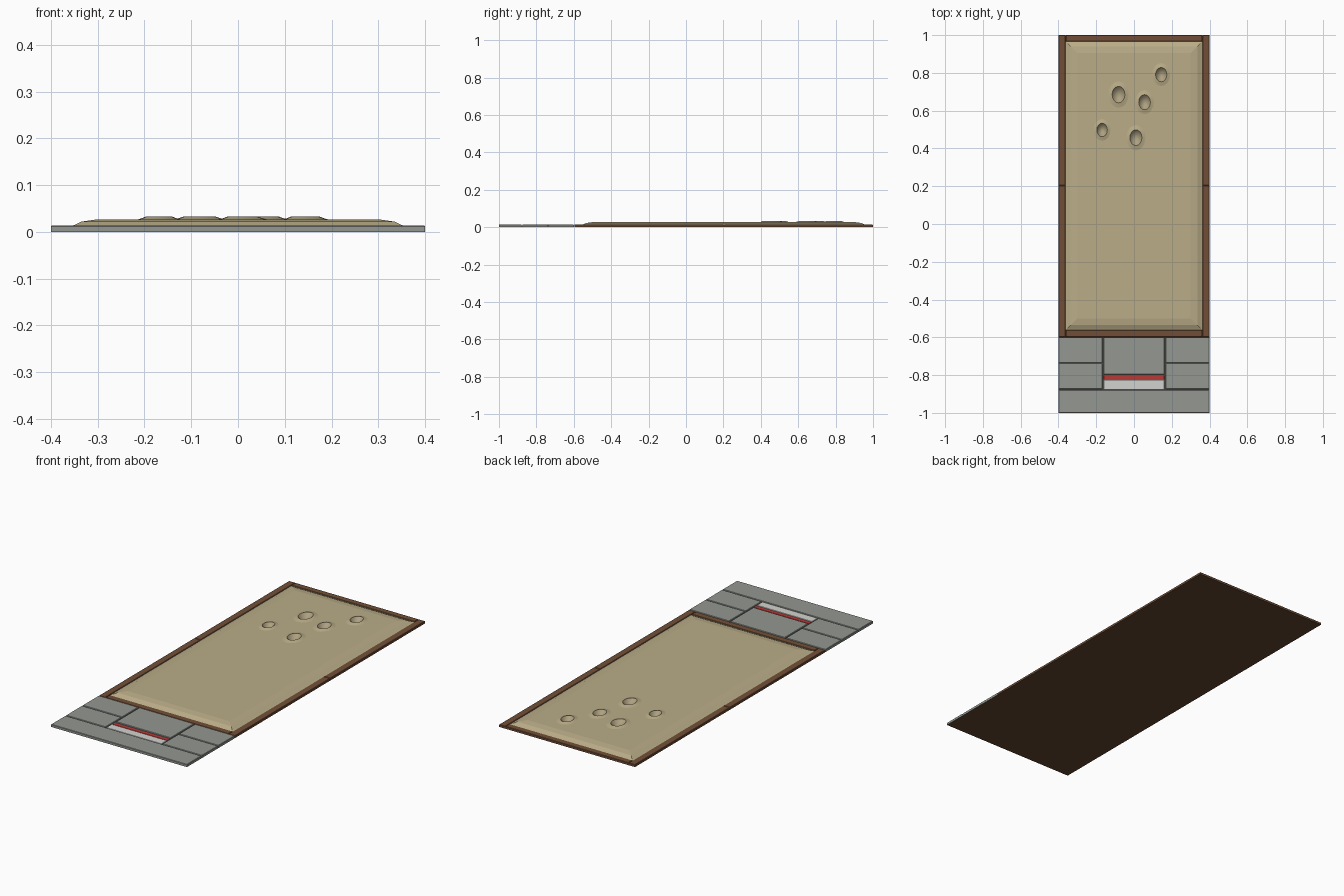
import bpy, bmesh, math

cube = bpy.data.objects.get("Cube")
if cube:
    bpy.data.objects.remove(cube, do_unlink=True)


def material(name, rgb):
    m = bpy.data.materials.new(name)
    m.use_nodes = True
    m.diffuse_color = (*rgb, 1)
    bsdf = next(n for n in m.node_tree.nodes if n.type == 'BSDF_PRINCIPLED')
    bsdf.inputs["Base Color"].default_value = (*rgb, 1)
    return m


STONE = material("grey stone", (0.295, 0.31, 0.285))
GROUT = material("dark grout", (0.12, 0.122, 0.11))
WOOD = material("brown wood", (0.165, 0.078, 0.038))
SOIL = material("dark brown base", (0.12, 0.06, 0.027))
SAND = material("sand", (0.49, 0.415, 0.245))
PIT = material("shaded sand", (0.42, 0.355, 0.22))
WHITE = material("off white", (0.65, 0.65, 0.63))
RED = material("red", (0.48, 0.04, 0.035))


def finish(bm, name, *mats):
    bmesh.ops.recalc_face_normals(bm, faces=bm.faces[:])
    mesh = bpy.data.meshes.new(name)
    bm.to_mesh(mesh)
    bm.free()
    for mat in mats:
        mesh.materials.append(mat)
    obj = bpy.data.objects.new(name, mesh)
    bpy.context.collection.objects.link(obj)
    return obj


def block(name, mat, x, y, z, bevel=0.0):
    """Box between the given ranges, with its top edges bevelled."""
    bm = bmesh.new()
    bmesh.ops.create_cube(bm, size=1)
    for v in bm.verts:
        v.co = [sum(r) / 2 + c * (r[1] - r[0]) for r, c in zip((x, y, z), v.co)]
    if bevel:
        top = [e for e in bm.edges if all(v.co.z > z[1] - 1e-5 for v in e.verts)]
        bmesh.ops.bevel(bm, geom=top, offset=bevel, segments=1, affect='EDGES')
    return finish(bm, name, mat)


# Base board and grout bed
block("base_board", SOIL, (-0.399, 0.399), (-0.999, 0.999), (0, 0.002))
block("grout_bed", GROUT, (-0.398, 0.398), (-0.998, -0.6), (0.002, 0.009))

# Stone paving
LOW, TOP = 0.0004, 0.014
block("front_stone", STONE, (-0.4, 0.4), (-1, -0.879), (LOW, TOP), 0.002)
block("centre_stone", STONE, (-0.161, 0.161), (-0.796, -0.6), (LOW, TOP), 0.002)
for side, s in (("left", 1), ("right", -1)):
    xs = sorted((s * 0.167, s * 0.4))
    for row, ys in (("front", (-0.874, -0.74)), ("back", (-0.735, -0.6))):
        block(f"{side}_{row}_stone", STONE, xs, ys, (LOW, TOP), 0.002)

# Marker plates set into the paving
block("white_plate", WHITE, (-0.161, 0.161), (-0.874, -0.828), (LOW, 0.012), 0.001)
block("red_strip", RED, (-0.161, 0.161), (-0.824, -0.802), (LOW, 0.0105), 0.001)

# Wooden frame: split side rails and end rails
for side, s in (("left", 1), ("right", -1)):
    xs = sorted((s * 0.363, s * 0.4))
    for part, ys in (("front", (-0.597, 0.2025)), ("back", (0.2045, 1.0))):
        block(f"{side}_{part}_rail", WOOD, xs, ys, (LOW, 0.013), 0.002)
block("front_end_rail", WOOD, (-0.361, 0.361), (-0.597, -0.562), (LOW, 0.013), 0.002)
block("back_end_rail", WOOD, (-0.361, 0.361), (0.966, 1.0), (LOW, 0.013), 0.002)


# Sand bed with rimmed pits
def loft(bm, lower, upper):
    n = len(lower)
    return [bm.faces.new((lower[i], lower[(i + 1) % n], upper[(i + 1) % n], upper[i]))
            for i in range(n)]


def loop_edges(bm, loop):
    return [bm.edges.get((loop[i - 1], loop[i])) for i in range(len(loop))]


def sand_bed():
    bm = bmesh.new()
    mid_y, half_x, half_y, top = 0.202, 0.362, 0.764, 0.027
    loops = []
    for inset, z in ((0, LOW), (0, 0.010), (0.01, 0.014), (0.027, 0.022), (0.062, top)):
        hx, hy = half_x - inset, half_y - inset
        loops.append([bm.verts.new((sx * hx, mid_y + sy * hy, z))
                      for sx, sy in ((-1, -1), (1, -1), (1, 1), (-1, 1))])
    for a, b in zip(loops, loops[1:]):
        loft(bm, a, b)
    border = loop_edges(bm, loops[-1])

    # Pits: outer slope, crest and bowl
    pits = ((-0.082, 0.685, 0.034, 0.044), (0.056, 0.645, 0.031, 0.040),
            (0.144, 0.791, 0.030, 0.038), (-0.169, 0.498, 0.028, 0.036),
            (0.010, 0.457, 0.032, 0.042))
    profile = ((1.6, top), (1.35, 0.029), (1.0, 0.033), (0.75, 0.022), (0.4, 0.014))
    segs = 16
    for cx, cy, rx, ry in pits:
        rings = [[bm.verts.new((cx + k * rx * math.cos(2 * math.pi * i / segs),
                                cy + k * ry * math.sin(2 * math.pi * i / segs), z))
                  for i in range(segs)] for k, z in profile]
        faces = [f for a, b in zip(rings, rings[1:]) for f in loft(bm, a, b)]
        centre = bm.verts.new((cx, cy, 0.010))
        faces += [bm.faces.new((rings[-1][i - 1], rings[-1][i], centre)) for i in range(segs)]
        for f in faces:
            f.smooth = True
        for f in faces[2 * segs:]:
            f.material_index = 1
        for e in loop_edges(bm, rings[2]):
            e.smooth = False
        border += loop_edges(bm, rings[0])
    bmesh.ops.triangle_fill(bm, use_beauty=True, use_dissolve=False, edges=border,
                            normal=(0, 0, 1))
    return finish(bm, "sand_bed", SAND, PIT)


sand_bed()
